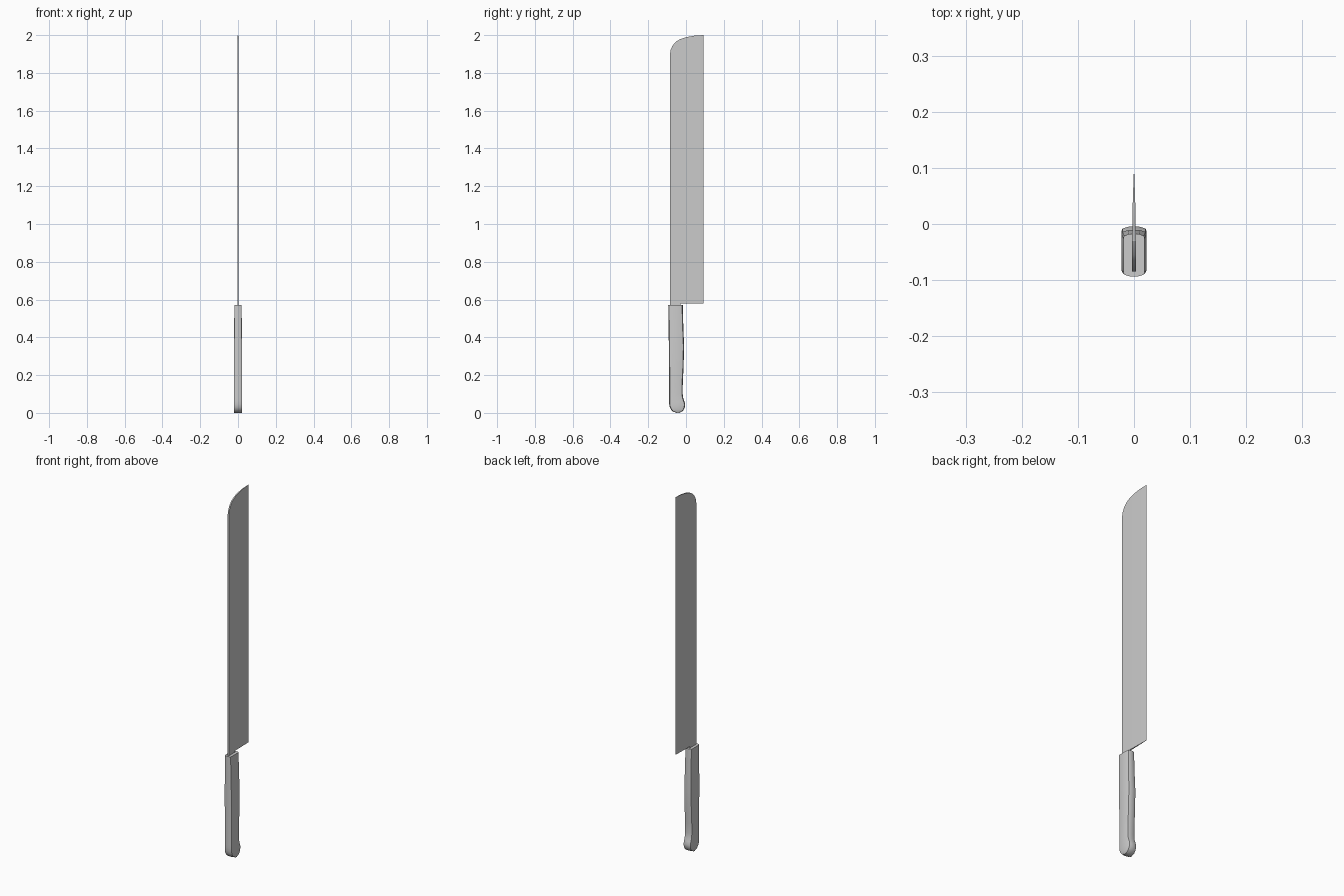
import bpy, bmesh


def loft(name, rings, angle):
    """Skin a row of equal-length closed rings and cap both ends."""
    bm = bmesh.new()
    rows = [[bm.verts.new(p) for p in ring] for ring in rings]
    n = len(rows[0])
    for a, b in zip(rows, rows[1:]):
        for i in range(n):
            j = (i + 1) % n
            bm.faces.new((a[i], a[j], b[j], b[i]))
    bm.faces.new(rows[0][::-1])
    bm.faces.new(rows[-1])
    bmesh.ops.recalc_face_normals(bm, faces=bm.faces)
    mesh = bpy.data.meshes.new(name)
    bm.to_mesh(mesh)
    bm.free()
    obj = bpy.data.objects.new(name, mesh)
    bpy.context.collection.objects.link(obj)
    bpy.ops.object.select_all(action='DESELECT')
    obj.select_set(True)
    bpy.context.view_layer.objects.active = obj
    bpy.ops.object.shade_smooth_by_angle(angle=angle)
    return obj


# Blade: columns from spine to edge (y, bottom z, top z, half thickness)
blade_columns = [
    (-0.085, 0.55, 1.900, 0.0036), (-0.081, 0.55, 1.922, 0.0036),
    (-0.072, 0.55, 1.943, 0.0035), (-0.055, 0.55, 1.964, 0.0034),
    (-0.030, 0.55, 1.979, 0.0033), (-0.0295, 0.578, 1.979, 0.0033),
    (0.000, 0.578, 1.989, 0.0030), (0.045, 0.578, 1.997, 0.0021),
    (0.093, 0.578, 2.000, 0.0003),
]
loft("blade", [[(-t, y, lo), (t, y, lo), (t, y, hi), (-t, y, hi)]
               for y, lo, hi, t in blade_columns], 0.5)

# Handle: sections from butt to neck (z, front y, back y, half width)
handle_sections = [
    (0.003, -0.058, -0.030, 0.021), (0.008, -0.070, -0.019, 0.022),
    (0.018, -0.080, -0.011, 0.022), (0.030, -0.086, -0.006, 0.022),
    (0.045, -0.089, -0.004, 0.022), (0.062, -0.090, -0.009, 0.022),
    (0.080, -0.090, -0.015, 0.022), (0.105, -0.090, -0.018, 0.022),
    (0.160, -0.090, -0.017, 0.022), (0.240, -0.090, -0.013, 0.022),
    (0.350, -0.091, -0.010, 0.022), (0.450, -0.092, -0.014, 0.0205),
    (0.570, -0.094, -0.017, 0.019),
]
rings = []
for z, yf, yb, w in handle_sections:
    half = [(w * 0.5, yf + 0.001), (w * 0.93, yf + 0.004), (w, yf + 0.008),
            (w, yb - 0.008), (w * 0.93, yb - 0.004), (w * 0.5, yb - 0.001)]
    rings.append([(0, yf, z)] + [(x, y, z) for x, y in half]
                 + [(0, yb, z)] + [(-x, y, z) for x, y in reversed(half)])
# Close the butt with a narrow flat strip on the ground
rings.insert(0, [(x, -0.044 + (y + 0.044) * 0.55, 0) for x, y, z in rings[0]])
loft("handle", rings, 0.6)
